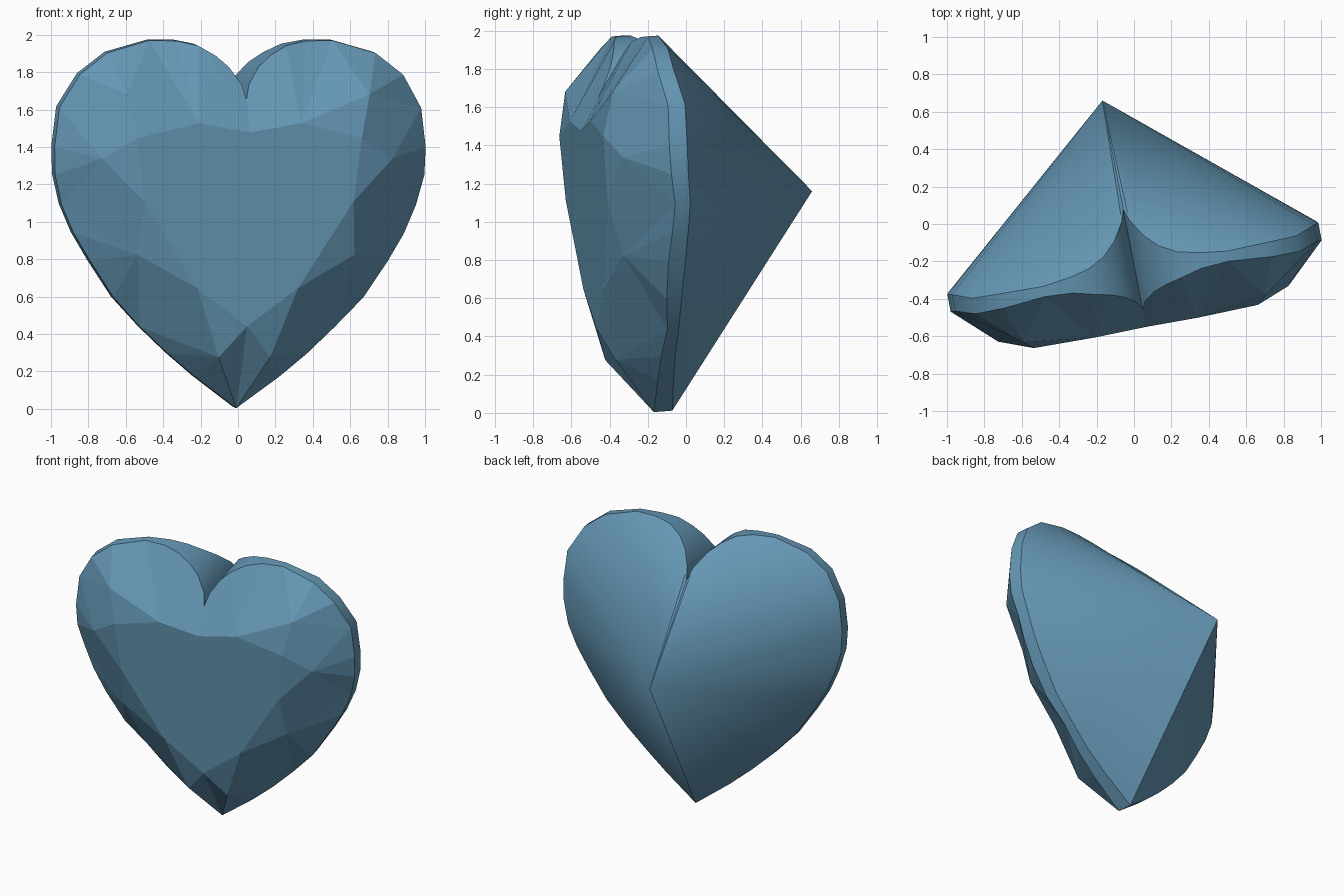
import bpy, bmesh, math

if "Cube" in bpy.data.objects:
    bpy.data.objects.remove(bpy.data.objects["Cube"])

TABLE_Y, MID_Y = -0.51, -0.45

# Right half of the girdle, cleft to tip: x, z, front-edge y, back-edge y
GIRDLE = [
    (0, .69, -.40, .146), (.02, .765, -.355, .09), (.08, .855, -.305, .0),
    (.15, .915, -.275, -.065), (.24, .965, -.25, -.11), (.35, .988, -.22, -.135),
    (.50, .99, -.21, -.155), (.73, .925, -.235, -.155), (.88, .81, -.245, -.16),
    (.985, .63, -.225, -.135), (1.01, .42, -.24, -.145), (1.005, .27, -.24, -.15),
    (.965, .11, -.225, -.145), (.90, -.04, -.24, -.155), (.81, -.19, -.255, -.165),
    (.68, -.385, -.255, -.175), (.53, -.545, -.235, -.175), (.38, -.685, -.25, -.175),
    (.23, -.81, -.25, -.165), (0, -.98, -.24, -.142)]
TABLE = [(0, .52), (.28, .57), (.61, .49), (.57, .15), (.275, -.315), (0, -.52)]
MIDS = [(.66, .72), (.79, .375), (.59, -.14), (.14, -.69)]

bm = bmesh.new()
front = [bm.verts.new((x, f, z)) for x, z, f, b in GIRDLE]
back = [bm.verts.new((x, b, z)) for x, z, f, b in GIRDLE]
T = [bm.verts.new((x, TABLE_Y, z)) for x, z in TABLE]
M = [bm.verts.new((x, MID_Y, z)) for x, z in MIDS]
culet = bm.verts.new((0, .693, .105))

# Girdle band and pavilion
for i in range(len(GIRDLE) - 1):
    bm.faces.new((front[i], front[i + 1], back[i + 1], back[i]))
    bm.faces.new((back[i], back[i + 1], culet))

# Table and star facets
bm.faces.new(T)
for i, m in enumerate(M):
    bm.faces.new((T[i + 1], T[i + 2], m))

# Facets fanning from the crown points to the girdle
for apex, start, end in ((T[0], 0, 3), (T[1], 3, 6), (M[0], 6, 9),
                         (M[1], 9, 12), (M[2], 12, 16), (M[3], 16, 19)):
    for i in range(start, end):
        bm.faces.new((apex, front[i], front[i + 1]))

# Facets joining neighbouring fans
bm.faces.new((T[0], T[1], front[3]))
bm.faces.new((T[1], M[0], front[6]))
for t, a, b, g in ((T[2], M[0], M[1], 9), (T[3], M[1], M[2], 12), (T[4], M[2], M[3], 16)):
    bm.faces.new((t, a, front[g], b))
bm.faces.new((T[5], M[3], front[19]))

# Mirror the half and merge the table into one face
bmesh.ops.mirror(bm, geom=bm.verts[:] + bm.edges[:] + bm.faces[:], axis='X', merge_dist=0.0005)
bmesh.ops.remove_doubles(bm, verts=bm.verts[:], dist=0.0005)
seam = [e for e in bm.edges if all(abs(v.co.x) < 1e-4 and abs(v.co.y - TABLE_Y) < 1e-4 for v in e.verts)]
bmesh.ops.dissolve_edges(bm, edges=seam, use_verts=False)
bmesh.ops.recalc_face_normals(bm, faces=bm.faces[:])
mesh = bpy.data.meshes.new("heart_gem")
bm.to_mesh(mesh)
bm.free()

# Turned and slightly tilted gem
gem = bpy.data.objects.new("heart_gem", mesh)
bpy.context.collection.objects.link(gem)
gem.rotation_euler = (math.radians(4.6), 0, math.radians(10.9))
gem.location = (-.04, -.01, 1.0)

# Smooth pavilion and girdle, flat crown
bpy.context.view_layer.objects.active = gem
gem.select_set(True)
bpy.ops.object.shade_smooth_by_angle(angle=math.radians(30))
for p in mesh.polygons:
    if p.normal.y < -0.1:
        p.use_smooth = False

mat = bpy.data.materials.new("blue_gem")
mat.diffuse_color = (.13, .31, .46, 1)
mat.use_nodes = True
mat.node_tree.nodes["Principled BSDF"].inputs["Base Color"].default_value = mat.diffuse_color
mesh.materials.append(mat)
